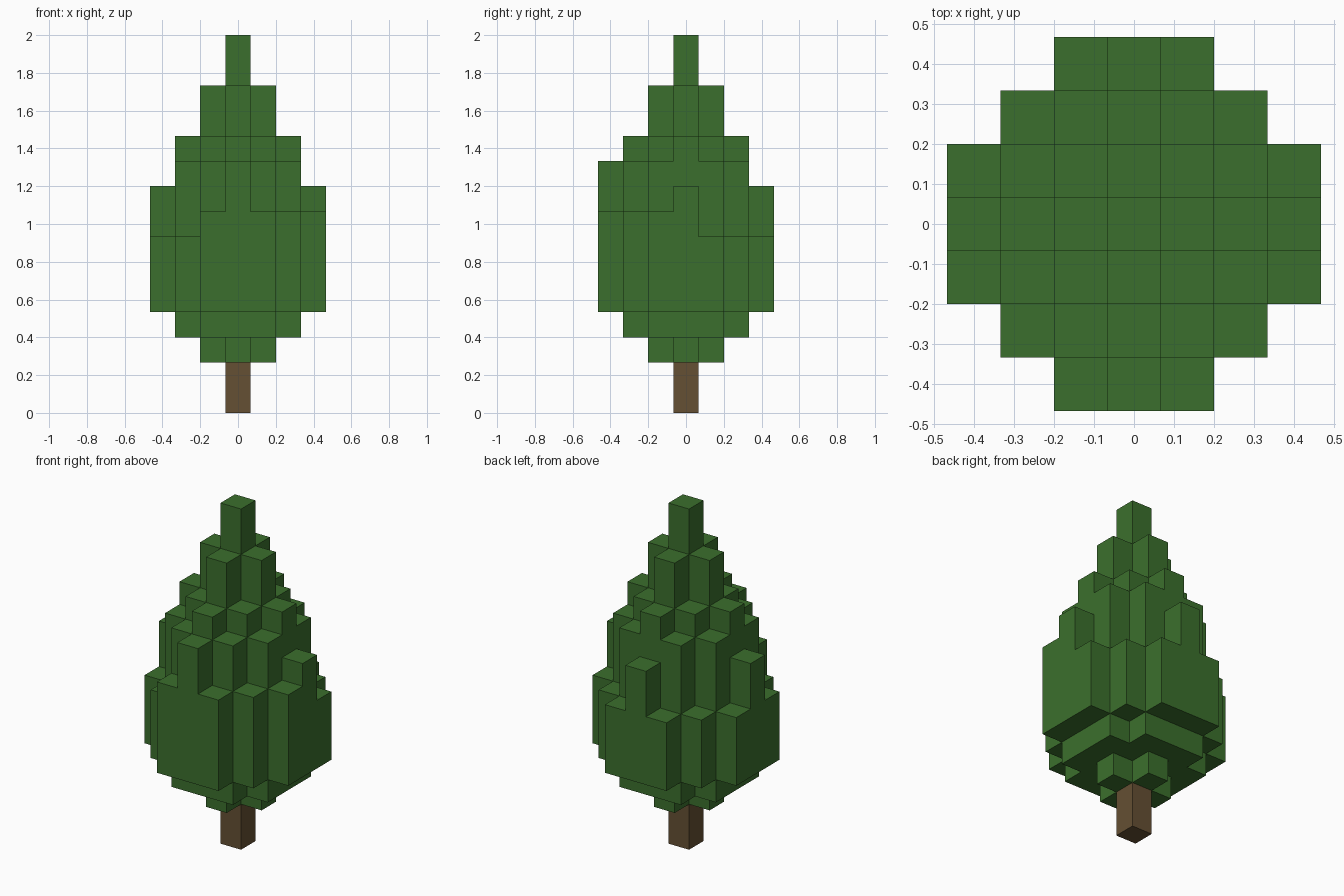
import bpy, bmesh

U = 2 / 15  # edge of one block

cube = bpy.data.objects.get("Cube")
if cube:
    bpy.data.objects.remove(cube, do_unlink=True)


def make_material(name, rgb):
    mat = bpy.data.materials.new(name)
    mat.use_nodes = True
    mat.diffuse_color = (*rgb, 1)
    bsdf = next(n for n in mat.node_tree.nodes if n.type == "BSDF_PRINCIPLED")
    bsdf.inputs["Base Color"].default_value = (*rgb, 1)
    return mat


def build_columns(name, columns, mat):
    """Closed blocky shell from {(i, j): (bottom, top)} block columns."""
    bm = bmesh.new()

    def quad(*points):
        bm.faces.new([bm.verts.new([c * U for c in p]) for p in points])

    for (i, j), (low, high) in columns.items():
        ring = [(i - .5, j - .5), (i + .5, j - .5), (i + .5, j + .5), (i - .5, j + .5)]
        quad(*[(*p, high) for p in ring])
        quad(*[(*p, low) for p in reversed(ring)])
        # Walls only where the neighbouring column leaves them exposed
        for k, (di, dj) in enumerate([(0, -1), (1, 0), (0, 1), (-1, 0)]):
            a, b = ring[k], ring[(k + 1) % 4]
            n_low, n_high = columns.get((i + di, j + dj), (high, high))
            for z0, z1 in ((low, min(n_low, high)), (max(n_high, low), high)):
                if z1 > z0:
                    quad((*a, z0), (*b, z0), (*b, z1), (*a, z1))
    bmesh.ops.remove_doubles(bm, verts=bm.verts, dist=U / 100)
    mesh = bpy.data.meshes.new(name)
    bm.to_mesh(mesh)
    bm.free()
    mesh.materials.append(mat)
    obj = bpy.data.objects.new(name, mesh)
    bpy.context.collection.objects.link(obj)
    return obj


green = make_material("leaf green", (.044, .159, .026))
brown = make_material("bark brown", (.130, .080, .033))

# Foliage: column tops fall with squared distance from the axis
TOPS = {0: 15, 1: 13, 2: 11, 4: 11, 5: 10, 8: 7, 9: 9, 10: 7}
# Columns on the front side that stand one block taller
TALLER = {(0, -3), (1, -3), (-1, -3), (2, -2), (3, -1)}

foliage = {}
for i in range(-3, 4):
    for j in range(-3, 4):
        d = i * i + j * j
        if d in TOPS:
            bottom = 2 if d <= 1 else 3 if d <= 5 else 4
            foliage[i, j] = (bottom, TOPS[d] + ((i, j) in TALLER))
build_columns("foliage", foliage, green)

# Trunk: a single square post
build_columns("trunk", {(0, 0): (0, 2)}, brown)
